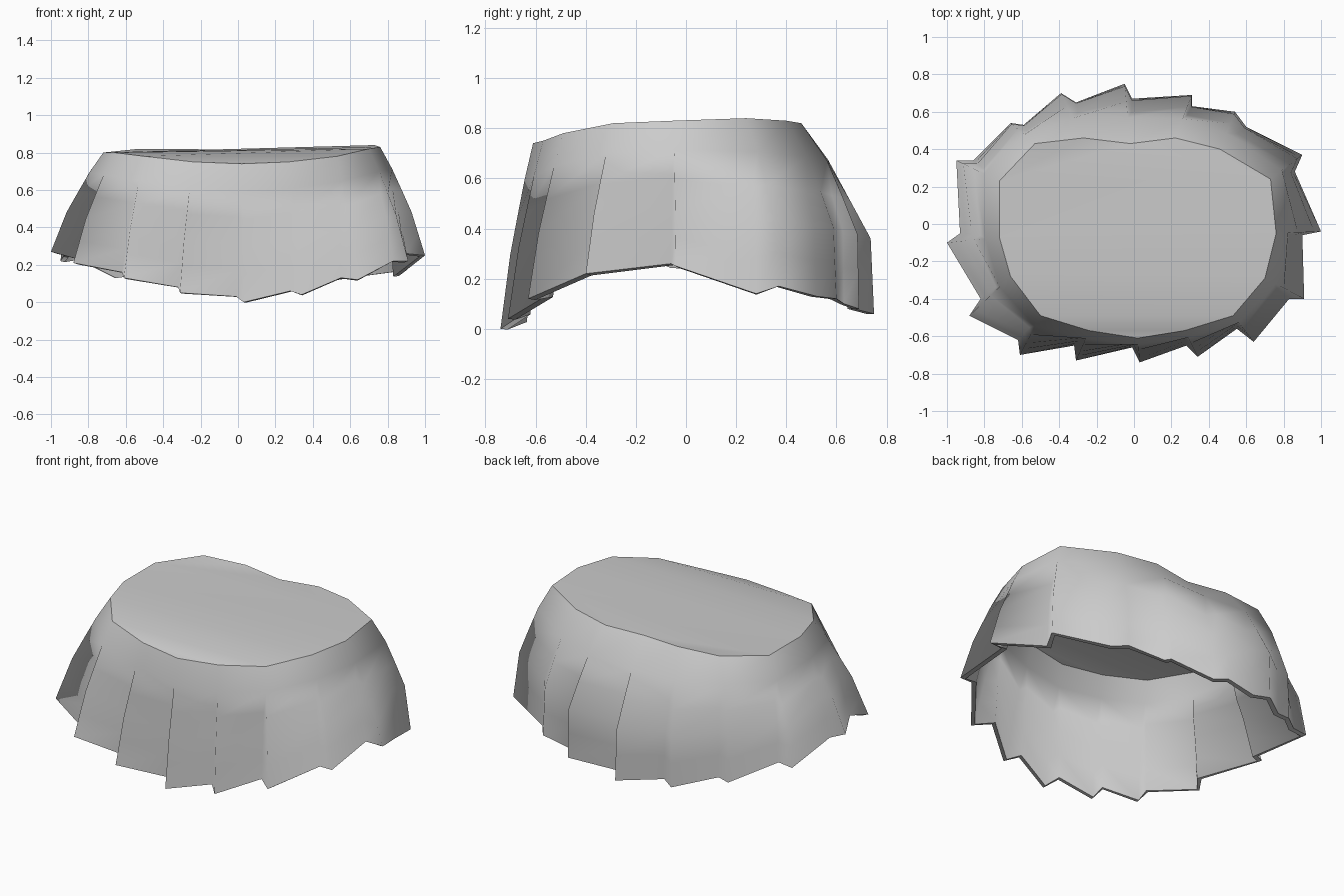
import bpy
import bmesh
from mathutils import Vector

default_cube = bpy.data.objects.get("Cube")
if default_cube:
    bpy.data.objects.remove(default_cube, do_unlink=True)

# One plain cloth colour
cloth = bpy.data.materials.new("light_grey_cloth")
cloth.use_nodes = True
cloth_colour = (0.6, 0.6, 0.6, 1)
cloth.diffuse_color = cloth_colour
cloth.node_tree.nodes["Principled BSDF"].inputs["Base Color"].default_value = cloth_colour

# Each pleat: waist point, outer hem tip, inner hem notch next to the tip
PLEATS = [
    ((-.72, .23, .80), (-.95, .34, .22), (-.86, .34, .23)),
    ((-.53, .43, .82), (-.66, .54, .13), (-.59, .53, .14)),
    ((-.27, .46, .82), (-.39, .7, .09), (-.31, .65, .1)),
    ((-.02, .43, .81), (-.05, .75, .06), (-.01, .67, .08)),
    ((.22, .46, .82), (.31, .69, .08), (.31, .63, .1)),
    ((.46, .4, .83), (.54, .6, .12), (.6, .52, .13)),
    ((.73, .24, .84), (.9, .37, .17), (.86, .28, .14)),
    ((.76, -.05, .83), (1, -.04, .25), (.9, -.06, .26)),
    ((.7, -.29, .82), (.91, -.4, .22), (.83, -.4, .22)),
    ((.53, -.49, .78), (.64, -.63, .12), (.55, -.56, .13)),
    ((.27, -.57, .75), (.34, -.71, .04), (.28, -.65, .06)),
    ((.02, -.61, .74), (.03, -.74, .0), (-.01, -.66, .03)),
    ((-.24, -.57, .75), (-.31, -.73, .05), (-.32, -.65, .08)),
    ((-.5, -.49, .78), (-.61, -.7, .13), (-.62, -.62, .16)),
    ((-.66, -.28, .80), (-.88, -.49, .21), (-.82, -.4, .22)),
    ((-.72, -.07, .80), (-1, -.1, .27), (-.93, -.05, .25)),
]
# Height fraction down the skirt, and how strongly the cloth bulges there
LEVELS = [(0, 0), (.2, .65), (.4, .85), (.6, 1), (.8, .5), (1, 0)]
FOLD_START = .2


def cloth_point(waist, hem, t, swell):
    """Point on a line from waist to hem, pushed outward by the bulge."""
    bulge = .1 + .27 * max(0, waist.y) / .45
    point = waist.lerp(hem, t + bulge * swell)
    point.z = waist.z + (hem.z - waist.z) * t
    return point


def fold_columns(bm, waist, tip, notch):
    """Return the outer and inner vertex columns of one fold, waist to hem."""
    waist, tip, notch = Vector(waist), Vector(tip), Vector(notch)
    outer = [bm.verts.new(cloth_point(waist, tip, *level)) for level in LEVELS]
    inner = [bm.verts.new(cloth_point(waist, notch, *level))
             if level[0] > FOLD_START else vert
             for level, vert in zip(LEVELS, outer)]
    return outer, inner


def join_columns(bm, a, b):
    """Skin two neighbouring columns, skipping the parts they share."""
    for k in range(len(a) - 1):
        corners = list(dict.fromkeys((a[k], a[k + 1], b[k + 1], b[k])))
        if len(corners) > 2:
            bm.faces.new(corners)


bm = bmesh.new()
folds = [fold_columns(bm, *pleat) for pleat in PLEATS]
count = len(folds)

# Pleated side panels and the small steps between them
for i, (outer, inner) in enumerate(folds):
    join_columns(bm, outer, inner)
    join_columns(bm, inner, folds[(i + 1) % count][0])

# Waist cap: back corners, then strips running forward
rim = [outer[0] for outer, inner in folds]
cap_loops = [(0, 1, 2), (0, 2, 3), (3, 4, 6), (4, 5, 6), (0, 3, 6), (10, 11, 12)]
for j in range(6, 10):
    cap_loops.append((j, j + 1, (21 - j) % count, (22 - j) % count))
cap_faces = [bm.faces.new([rim[n] for n in loop]) for loop in cap_loops]

bmesh.ops.recalc_face_normals(bm, faces=bm.faces)
if cap_faces[-1].normal.z < 0:
    bmesh.ops.reverse_faces(bm, faces=bm.faces)

# Soft cloth with crisp edges only around the waist and the hem
for face in bm.faces:
    face.smooth = True
for edge in bm.edges:
    on_waist = sum(face in cap_faces for face in edge.link_faces) == 1
    edge.smooth = not (edge.is_boundary or on_waist)

mesh = bpy.data.meshes.new("pleated_skirt")
bm.to_mesh(mesh)
bm.free()
mesh.materials.append(cloth)
skirt = bpy.data.objects.new("pleated_skirt", mesh)
bpy.context.collection.objects.link(skirt)

# Cloth thickness, grown inward
thickness = skirt.modifiers.new("cloth_thickness", 'SOLIDIFY')
thickness.thickness = .03
thickness.offset = -1
